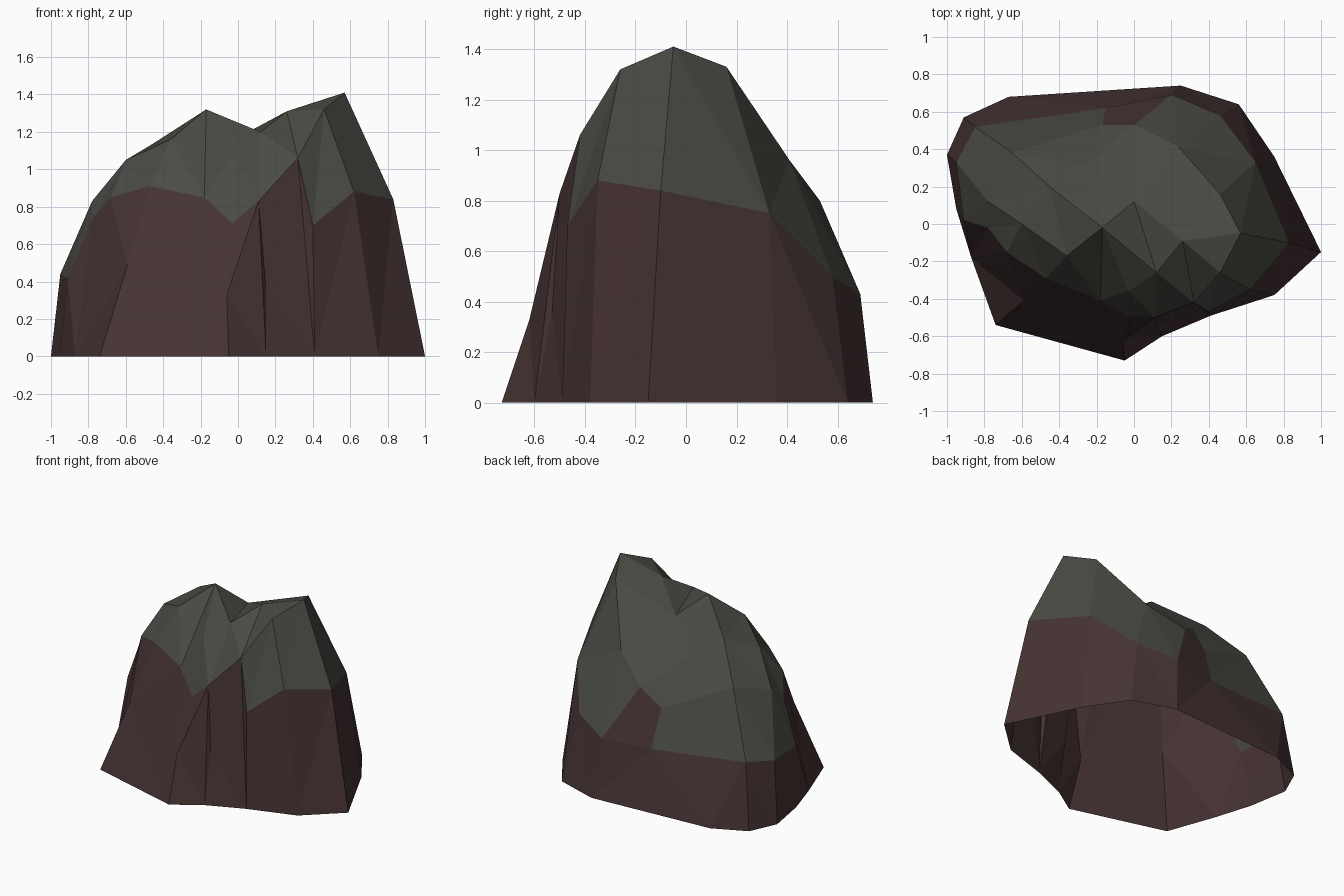
import bpy
from mathutils import Vector
from mathutils.geometry import delaunay_2d_cdt

# Ground outline of the rock (x, y), counter-clockwise at z = 0
ground = [(1, -.15), (.75, .36), (.56, .64), (.25, .74), (-.67, .68), (-.91, .57), (-1, .37),
          (-.95, .08), (-.87, -.18), (-.74, -.54), (-.05, -.73), (.15, -.60), (.41, -.49), (.75, -.38)]

# Jagged line where the brown foot meets the grey-green cap (x, y, z)
seam = [(.83, -.10, .84), (.65, .33, .75), (.46, .58, .50), (.20, .69, .43), (0, .53, .80),
        (-.17, .53, .69), (-.15, .62, .42), (-.85, .52, .47), (-.95, .33, .44), (-.91, .02, .42),
        (-.78, -.02, .73), (-.68, -.15, .85), (-.47, -.29, .91), (-.18, -.41, .85),
        (-.03, -.49, .71), (.11, -.50, .83), (.32, -.42, 1.06), (.40, -.47, .70), (.62, -.35, .88)]

# Peaks, valleys and shoulders of the cap
crest = [(.57, -.05, 1.41), (.46, .16, 1.33), (.46, -.26, 1.32), (.26, -.09, 1.31),
         (.12, -.26, 1.20), (-.17, -.02, 1.32), (0, .12, 1.17), (.24, .41, .96),
         (-.03, -.36, 1.08), (-.36, -.17, 1.16), (-.45, .20, 1.14), (-.65, .38, .91),
         (-.60, 0, 1.05), (-.78, .12, .83), (-.25, .31, 1.0)]

# Bulges on the front of the foot
bulge = [(-.59, -.41, .49), (-.06, -.62, .33), (.15, -.53, .36)]

points = [(x, y, 0) for x, y in ground] + seam + crest + bulge
g, s = len(ground), len(seam)
c = g + s

# Ridge creases (index pairs into crest), plus the right-hand ridge and front folds
edges = [(c + a, c + b) for a, b in
         [(0, 1), (0, 2), (0, 3), (3, 4), (4, 5), (5, 6), (5, 10), (10, 11), (5, 9), (1, 7)]]
b0 = c + len(crest)
edges += [(c, g), (c + 11, g + 7), (9, b0), (10, b0 + 1)]

# Facet the rock; the two outlines mark foot and cap
verts, _, faces, orig, _, face_src = delaunay_2d_cdt(
    [Vector(p[:2]) for p in points], edges,
    [list(range(g)), list(range(g, g + s))], 1, 1e-5)
coords = [(v.x, v.y, points[o[0]][2] if o else 0.5) for v, o in zip(verts, orig)]

mesh = bpy.data.meshes.new("rock")
mesh.from_pydata(coords, [], faces)
for name, colour in [("brown stone", (.061, .033, .033, 1)),
                     ("grey green stone", (.068, .070, .058, 1))]:
    mat = bpy.data.materials.new(name)
    mat.diffuse_color = colour
    mesh.materials.append(mat)
for poly, src in zip(mesh.polygons, face_src):
    poly.material_index = 1 if 1 in src else 0
rock = bpy.data.objects.new("rock", mesh)
bpy.context.collection.objects.link(rock)
